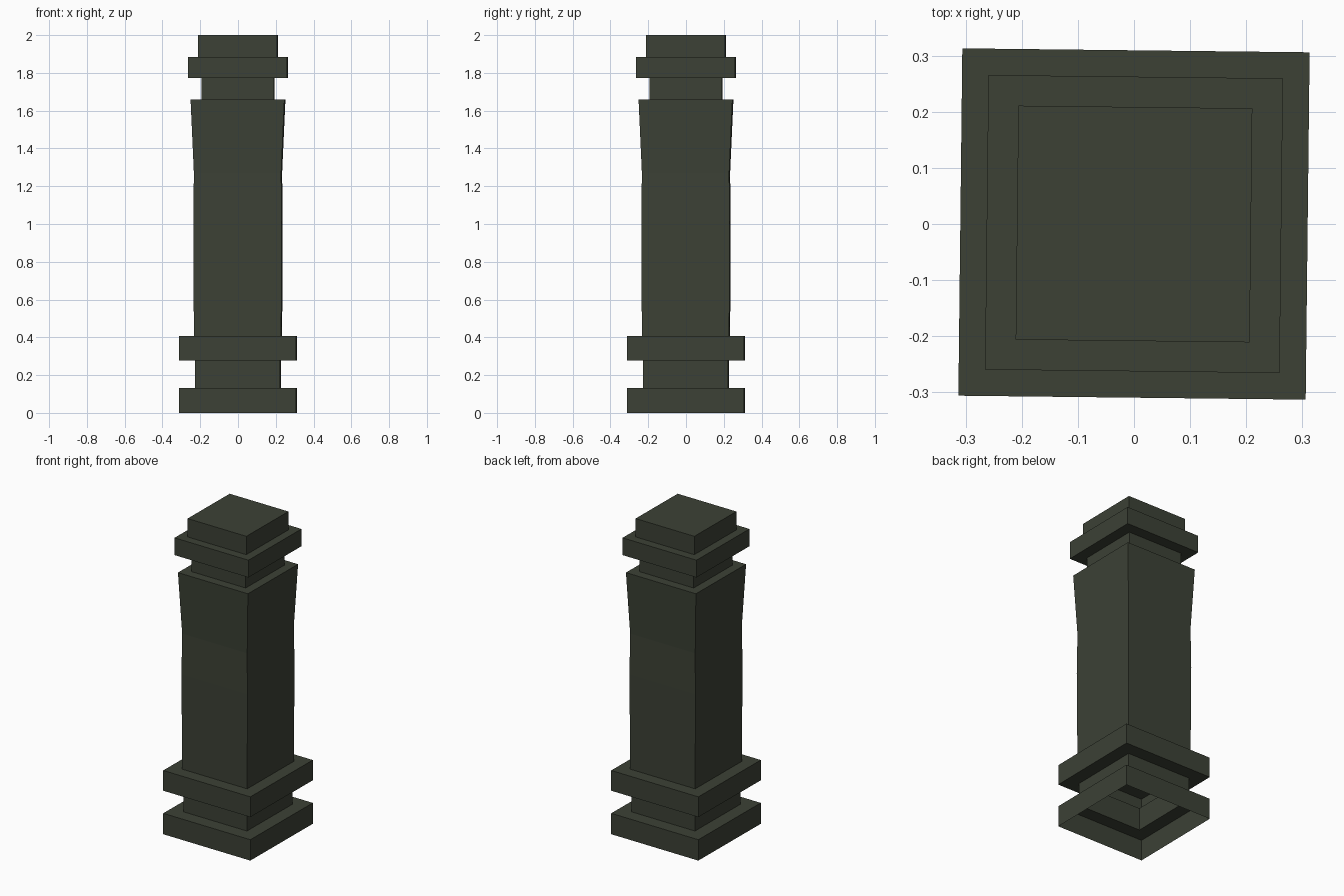
import bpy, bmesh, math

if "Cube" in bpy.data.objects:
    bpy.data.objects.remove(bpy.data.objects["Cube"])

# One painted colour
mat = bpy.data.materials.new("dark olive stone")
mat.diffuse_color = (0.045, 0.053, 0.036, 1)
mat.use_nodes = True
mat.node_tree.nodes["Principled BSDF"].inputs["Base Color"].default_value = mat.diffuse_color

# Profile as (half width, height): base, neck, collar, shaft, groove, cap, top block
profile = [
    (0.3095, 0.0), (0.3095, 0.133),
    (0.2245, 0.133), (0.2245, 0.277),
    (0.3095, 0.277), (0.3095, 0.406),
    (0.231, 0.406), (0.234, 1.01), (0.231, 1.27), (0.2485, 1.66),
    (0.192, 1.66), (0.192, 1.773),
    (0.2625, 1.773), (0.2625, 1.883),
    (0.2085, 1.883), (0.2085, 2.0),
]
TWIST = math.radians(-0.65)  # the post stands very slightly turned

bm = bmesh.new()


def square_ring(half, z):
    r = half * math.sqrt(2)
    angles = [TWIST + math.pi / 4 + i * math.pi / 2 for i in range(4)]
    return [bm.verts.new((r * math.cos(a), r * math.sin(a), z)) for a in angles]


# Stepped shell, closed on top and open underneath
rings = [square_ring(*p) for p in profile]
for lo, hi in zip(rings, rings[1:]):
    for i in range(4):
        j = (i + 1) % 4
        bm.faces.new((lo[i], lo[j], hi[j], hi[i]))
bm.faces.new(rings[-1])

mesh = bpy.data.meshes.new("square_post")
bm.to_mesh(mesh)
bm.free()
mesh.materials.append(mat)
bpy.context.collection.objects.link(bpy.data.objects.new("square_post", mesh))
